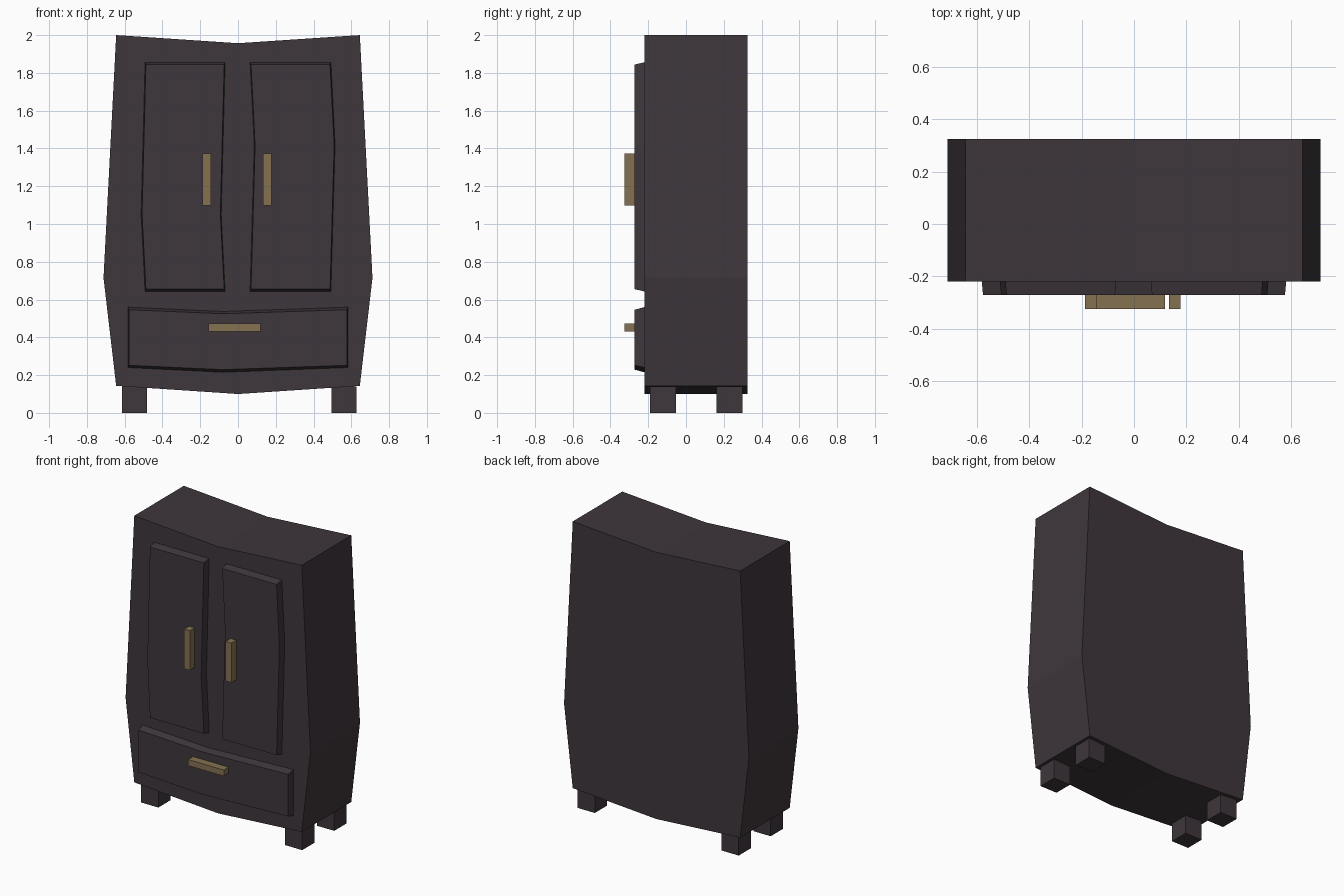
import bpy, bmesh

if "Cube" in bpy.data.objects:
    bpy.data.objects.remove(bpy.data.objects["Cube"])


def material(name, rgb):
    m = bpy.data.materials.new(name)
    m.diffuse_color = (*rgb, 1)
    m.use_nodes = True
    m.node_tree.nodes["Principled BSDF"].inputs["Base Color"].default_value = m.diffuse_color
    return m


WOOD = material("dark wood", (0.049, 0.038, 0.045))
BRASS = material("old brass", (0.235, 0.168, 0.083))


def prism(name, outline, front, back, mat, inset=(0, 0)):
    """Extrude an x-z outline along y; the front face may be slightly smaller."""
    xs, zs = [p[0] for p in outline], [p[1] for p in outline]
    cx, cz = (min(xs) + max(xs)) / 2, (min(zs) + max(zs)) / 2
    sx = 1 - 2 * inset[0] / (max(xs) - min(xs))
    sz = 1 - 2 * inset[1] / (max(zs) - min(zs))
    bm = bmesh.new()
    f = [bm.verts.new((cx + (x - cx) * sx, front, cz + (z - cz) * sz)) for x, z in outline]
    b = [bm.verts.new((x, back, z)) for x, z in outline]
    bm.faces.new(f)
    bm.faces.new(b[::-1])
    n = len(outline)
    for i in range(n):
        j = (i + 1) % n
        bm.faces.new((f[i], b[i], b[j], f[j]))
    bmesh.ops.recalc_face_normals(bm, faces=bm.faces)
    mesh = bpy.data.meshes.new(name)
    bm.to_mesh(mesh)
    bm.free()
    mesh.materials.append(mat)
    ob = bpy.data.objects.new(name, mesh)
    bpy.context.collection.objects.link(ob)
    return ob


def box(name, x0, x1, y0, y1, z0, z1, mat):
    return prism(name, [(x0, z0), (x1, z0), (x1, z1), (x0, z1)], y0, y1, mat)


FRONT, PANEL, BACK = -0.22, -0.272, 0.325

# Cabinet body: bulging sides, sagging top and bottom
prism("cabinet_body", [(0, 0.10), (0.645, 0.143), (0.712, 0.715), (0.645, 2.0),
                       (0, 1.957), (-0.645, 2.0), (-0.712, 0.715), (-0.645, 0.143)],
      FRONT, BACK, WOOD)

# Doors: both edges kinked the same way, at different heights
for name, x0, x1, kink, zk in (("left_door", -0.492, -0.068, -0.021, 1.05),
                               ("right_door", 0.064, 0.492, 0.022, 1.42)):
    prism(name, [(x0, 0.643), (x1, 0.643), (x1 + kink, zk), (x1, 1.856),
                 (x0, 1.856), (x0 + kink, zk)], PANEL, FRONT, WOOD, (0.005, 0.012))

# Drawer front with a sagging top and bottom
prism("drawer_front", [(-0.582, 0.24), (-0.08, 0.215), (0.582, 0.24),
                       (0.582, 0.56), (-0.08, 0.537), (-0.582, 0.56)],
      PANEL, FRONT, WOOD, (0.005, 0.014))

# Handles
box("left_door_handle", -0.187, -0.143, -0.325, PANEL, 1.097, 1.373, BRASS)
box("right_door_handle", 0.133, 0.177, -0.325, PANEL, 1.097, 1.373, BRASS)
box("drawer_handle", -0.157, 0.118, -0.325, PANEL, 0.43, 0.473, BRASS)

# Feet
for side, x in (("left", -0.548), ("right", 0.561)):
    for end, y in (("front", -0.122), ("back", 0.23)):
        box(f"{end}_{side}_foot", x - 0.067, x + 0.067, y - 0.068, y + 0.068, 0, 0.14, WOOD)
